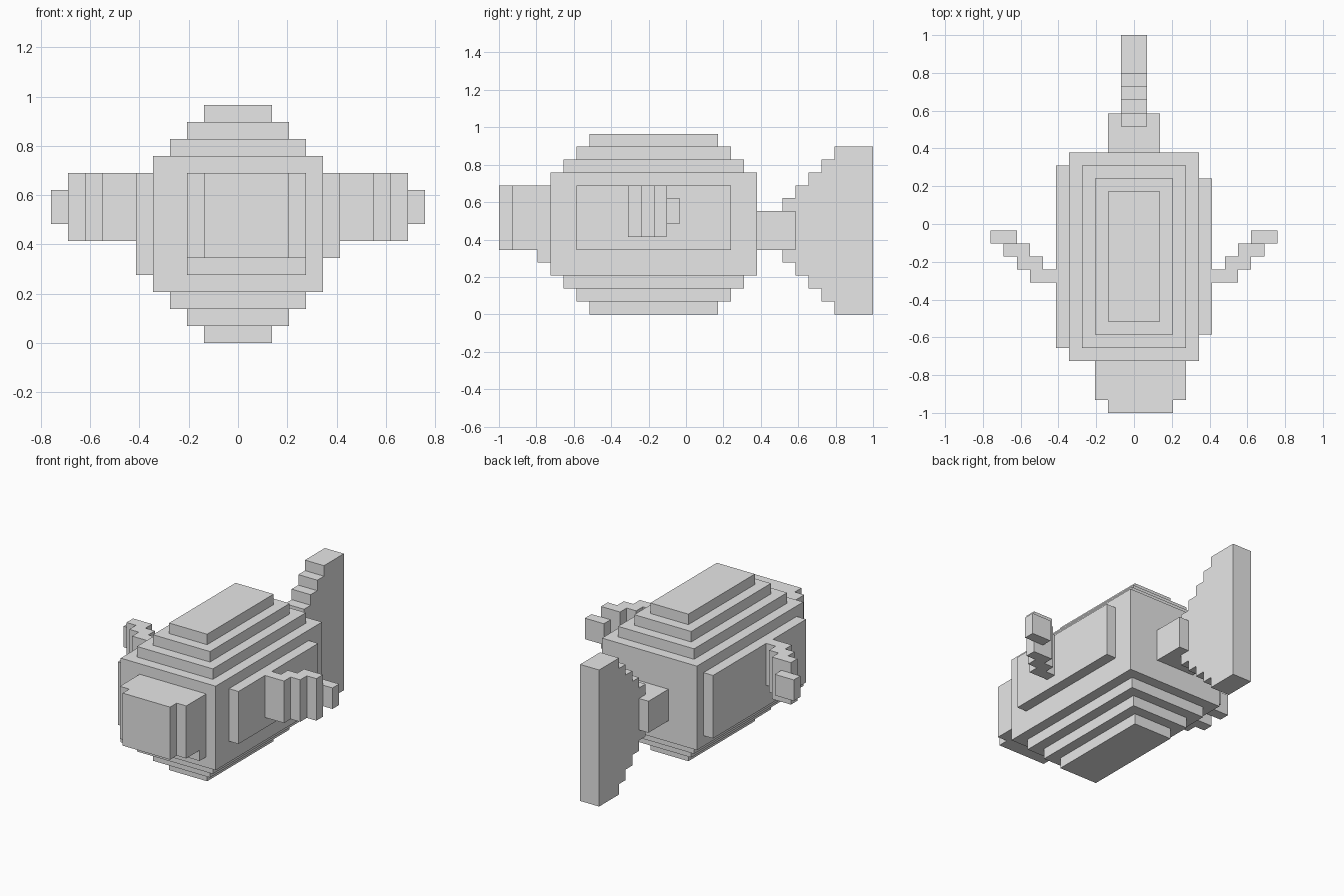
import bpy
import bmesh
from mathutils import Vector

cube = bpy.data.objects.get("Cube")
if cube:
    bpy.data.objects.remove(cube, do_unlink=True)

U = 2 / 29                       # edge of one block; the fish is 29 blocks long
ORIGIN = Vector((0, 14.5, 0))

grey = bpy.data.materials.new("plain_grey")
grey.use_nodes = True
grey.diffuse_color = (0.8, 0.8, 0.8, 1)
grey.node_tree.nodes["Principled BSDF"].inputs["Base Color"].default_value = (0.8, 0.8, 0.8, 1)


def part(name, boxes):
    """Object made of boxes, each given as x, y and z ranges in blocks."""
    bm = bmesh.new()
    for ranges in boxes:
        lo, hi = (Vector(corner) for corner in zip(*ranges))
        mid, size = (lo + hi) / 2 - ORIGIN, hi - lo
        verts = bmesh.ops.create_cube(bm, size=1)["verts"]
        for v in verts:
            v.co = Vector((v.co[i] * size[i] + mid[i] for i in range(3))) * U
    mesh = bpy.data.meshes.new(name)
    bm.to_mesh(mesh)
    bm.free()
    mesh.materials.append(grey)
    obj = bpy.data.objects.new(name, mesh)
    bpy.context.collection.objects.link(obj)
    return obj


# Body core with stepped layers above and below
part("body", [((-5, 5), (4, 20), (3, 11))])
steps = range(1, 4)
part("belly_steps", [((s - 5, 5 - s), (4 + s, 20 - s), (3 - s, 4 - s)) for s in steps])
part("back_steps", [((s - 5, 5 - s), (4 + s, 20 - s), (10 + s, 11 + s)) for s in steps])

# Flank plates, the right one slightly larger
part("left_flank", [((5, 6), (6, 18), (5, 10))])
part("right_flank", [((-6, -5), (5, 19), (4, 10))])

# Snout, slightly off centre, with a chin under its root
part("snout", [((-3, 4), (1, 4), (5, 10)), ((-2, 3), (0, 1), (5, 10))])
part("chin", [((-3, 4), (3, 4), (4, 5))])

# Tail stalk and stepped tail fin
part("tail_stalk", [((-2, 2), (20, 23), (5, 8))])
tail = [((-1, 1), (22 + s, 23 + s), (4 - s, 9 + s)) for s in range(4)]
part("tail_fin", tail + [((-1, 1), (26, 29), (0, 13))])

# Side fins stepping outward and back, with a shorter tip
fin = [((6 + s, 8 + s), (10 + s, 11 + s), (6, 10)) for s in range(3)]
fin.append(((9, 11), (13, 14), (7, 9)))
part("left_fin", fin)
part("right_fin", [((-x[1], -x[0]), y, z) for x, y, z in fin])
